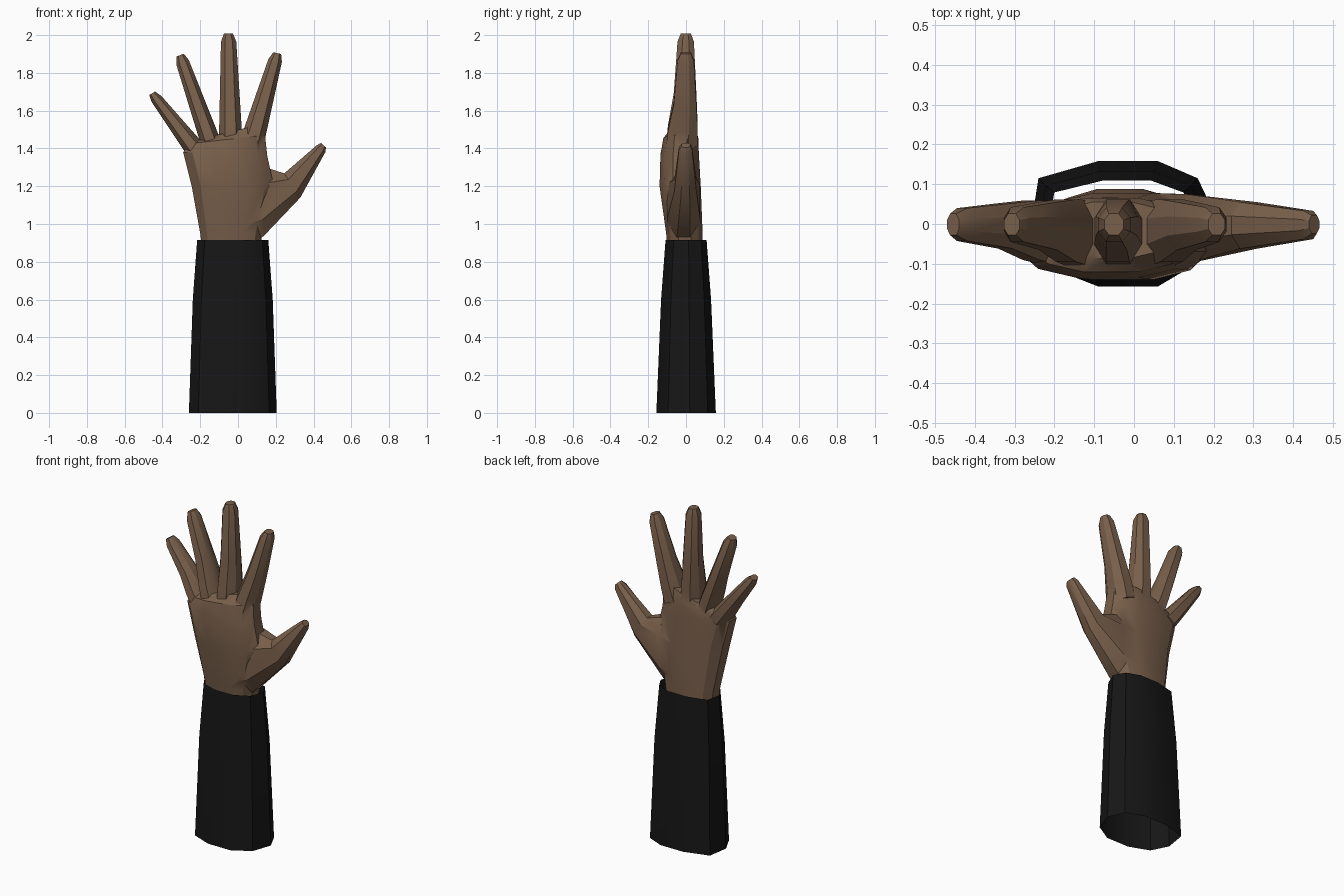
import bpy, bmesh
from mathutils import Vector

if "Cube" in bpy.data.objects:
    bpy.data.objects.remove(bpy.data.objects["Cube"])


def material(name, rgb):
    m = bpy.data.materials.new(name)
    m.diffuse_color = (*rgb, 1)
    m.use_nodes = True
    m.node_tree.nodes["Principled BSDF"].inputs["Base Color"].default_value = m.diffuse_color
    return m


SKIN = material("skin", (0.19, 0.115, 0.07))
CLOTH = material("cloth", (0.008, 0.008, 0.008))


def mirrored(quarter):
    """Turn a quarter outline into a closed profile in a -1..1 box."""
    right = quarter + [(u, -v) for u, v in reversed(quarter)]
    return right + [(-u, -v) for u, v in right]


OVAL = mirrored([(0.35, 1), (0.78, 0.78), (1, 0.35)])
OCTAGON = mirrored([(0.5, 1), (1, 0.4)])


def loft(name, rings, mat, caps=True):
    bm = bmesh.new()
    loops = [[bm.verts.new(p) for p in ring] for ring in rings]
    n = len(loops[0])
    for a, b in zip(loops, loops[1:]):
        for i in range(n):
            j = (i + 1) % n
            bm.faces.new((a[i], a[j], b[j], b[i]))
    if caps:
        bm.faces.new(loops[0])
        bm.faces.new(loops[-1])
    bmesh.ops.recalc_face_normals(bm, faces=bm.faces)
    me = bpy.data.meshes.new(name)
    bm.to_mesh(me)
    bm.free()
    me.materials.append(mat)
    ob = bpy.data.objects.new(name, me)
    bpy.context.collection.objects.link(ob)
    return ob


def section(profile, left, right, front, back):
    """Place a profile between two (x, z) edge points and two depths."""
    l, r = Vector((left[0], 0, left[1])), Vector((right[0], 0, right[1]))
    mid, half = (l + r) / 2, (r - l) / 2
    cy, hy = (front + back) / 2, (back - front) / 2
    return [mid + half * u + Vector((0, cy + hy * v, 0)) for u, v in profile]


def finger(name, bl, br, tl, tr, depth=1.0):
    bl, br, tl, tr = map(Vector, (bl, br, tl, tr))
    steps = [(-0.15, -0.105, 0.06), (0.06, -0.095, 0.062),
             (0.4, -0.065, 0.055), (0.97, -0.045, 0.042)]
    rings = [section(OCTAGON, bl.lerp(tl, t), br.lerp(tr, t), f * depth, b * depth)
             for t, f, b in steps]
    # blunt fingertip
    up = ((tl + tr) - (bl + br)).normalized() * 0.028
    rings.append(section(OCTAGON, tl.lerp(tr, 0.2) + up, tr.lerp(tl, 0.2) + up,
                         -0.028, 0.026))
    return loft(name, rings, SKIN)


# sleeve: open tapered tube
outline = [(-.09, .158), (.06, .158), (.16, .115), (.205, .02), (.165, -.095),
           (.06, -.157), (-.09, -.157), (-.21, -.11), (-.26, -.01), (-.24, .115)]
sleeve = loft("sleeve", [[((x + .03) * sx - .03, y * sy, z) for x, y in outline]
              for z, sx, sy in ((0, 1, 1), (.6, .91, .84), (.915, .81, .69))],
              CLOTH, caps=False)

# palm
hand = loft("hand", [section(OVAL, *s) for s in (
    ((-.19, .87), (.115, .87), -.098, .088),
    ((-.20, .95), (.13, .95), -.105, .088),
    ((-.245, 1.2), (.19, 1.2), -.14, .078),
    ((-.29, 1.38), (.155, 1.36), -.135, .068),
    ((-.26, 1.425), (.143, 1.47), -.12, .065),
    ((-.20, 1.45), (.09, 1.52), -.085, .055))], SKIN)

# thumb with its broad base
thumb = loft("thumb", [section(OCTAGON, *s) for s in (
    ((.0, 1.28), (.06, .9), -.1, .078),
    ((.13, 1.305), (.135, .935), -.1, .075),
    ((.245, 1.268), (.33, 1.14), -.062, .055),
    ((.415, 1.415), (.462, 1.38), -.038, .033),
    ((.44, 1.43), (.466, 1.405), -.024, .022))], SKIN)

# fingers
parts = [
    thumb,
    finger("index_finger", (.03, 1.5), (.145, 1.46), (.165, 1.885), (.235, 1.87)),
    finger("middle_finger", (-.10, 1.49), (.02, 1.5), (-.09, 1.98), (-.01, 1.98)),
    finger("ring_finger", (-.215, 1.48), (-.11, 1.49), (-.33, 1.855), (-.265, 1.88)),
    finger("little_finger", (-.29, 1.395), (-.205, 1.45), (-.463, 1.655), (-.412, 1.685), .95),
]

# fuse the digits into the palm
bpy.context.view_layer.objects.active = hand
for p in parts:
    mod = hand.modifiers.new("fuse", 'BOOLEAN')
    mod.operation, mod.solver, mod.object = 'UNION', 'EXACT', p
    bpy.ops.object.modifier_apply(modifier=mod.name)
    bpy.data.objects.remove(p)

# open the wrist inside the sleeve
bm = bmesh.new()
bm.from_mesh(hand.data)
bottom = [f for f in bm.faces if f.normal.z < -0.95 and f.calc_center_median().z < 0.88]
bmesh.ops.delete(bm, geom=bottom, context='FACES')
bm.to_mesh(hand.data)
bm.free()

bpy.ops.object.select_all(action='DESELECT')
for ob in (hand, sleeve):
    ob.select_set(True)
bpy.ops.object.shade_smooth_by_angle(angle=0.52)
